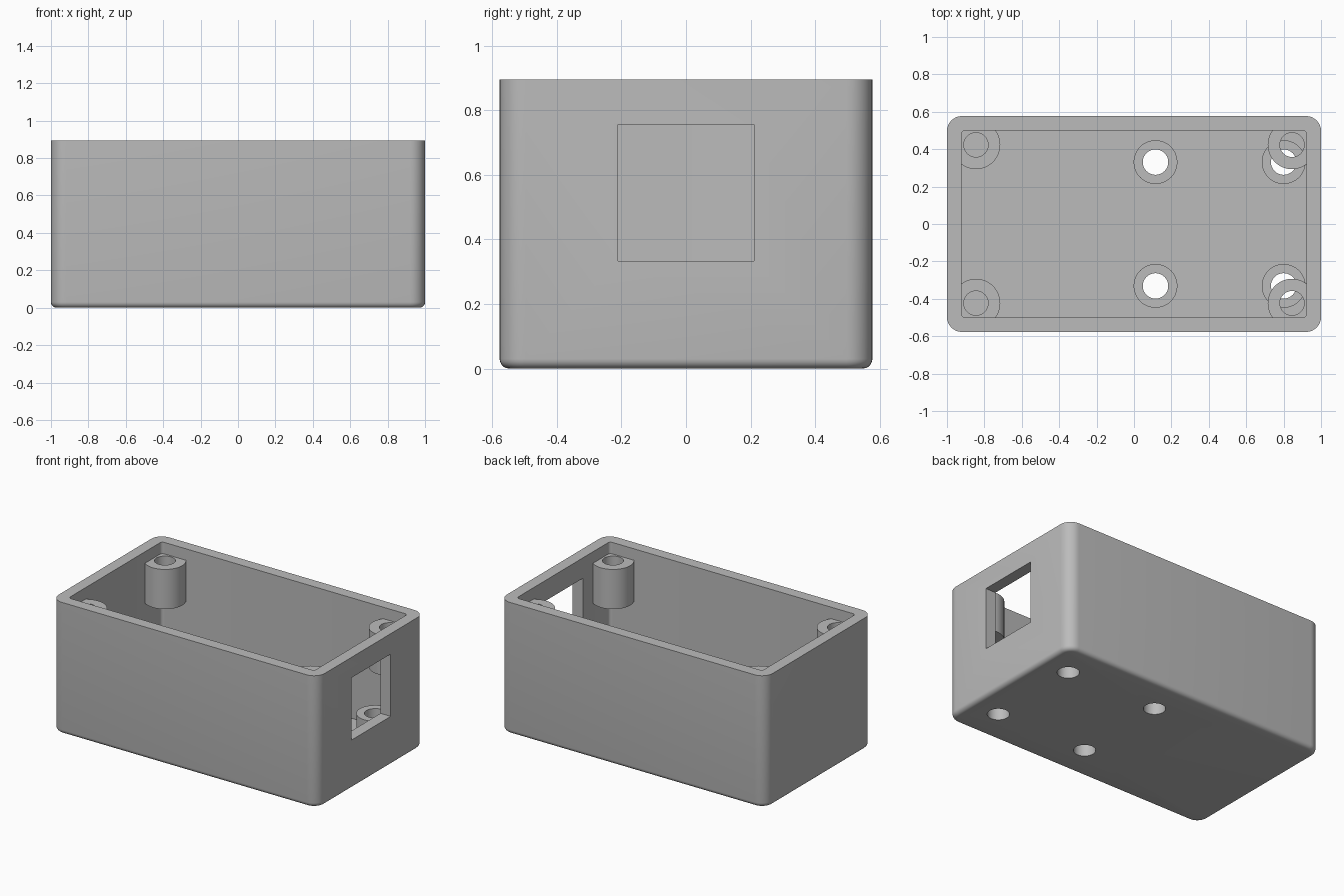
import bpy, bmesh, math
from mathutils import Vector

scene = bpy.context.scene
if "Cube" in bpy.data.objects:
    bpy.data.objects.remove(bpy.data.objects["Cube"], do_unlink=True)

# One flat colour for the whole enclosure
grey = bpy.data.materials.new("plain grey")
grey.use_nodes = True
colour = (0.5, 0.5, 0.5, 1)
grey.diffuse_color = colour
grey.node_tree.nodes["Principled BSDF"].inputs["Base Color"].default_value = colour

WIDTH, DEPTH, HEIGHT, WALL = 2.0, 1.154, 0.895, 0.077


def add_object(name, bm):
    bmesh.ops.recalc_face_normals(bm, faces=bm.faces)
    mesh = bpy.data.meshes.new(name)
    bm.to_mesh(mesh)
    bm.free()
    mesh.materials.append(grey)
    obj = bpy.data.objects.new(name, mesh)
    scene.collection.objects.link(obj)
    return obj


def rounded_box(name, low, high, corner=0, bottom=0):
    """Box with rounded upright edges and a rounded bottom rim."""
    low, high = Vector(low), Vector(high)
    bm = bmesh.new()
    bmesh.ops.create_cube(bm, size=1)
    for v in bm.verts:
        v.co = (low + high) / 2 + v.co * (high - low)
    if corner:
        upright = [e for e in bm.edges
                   if abs(e.verts[0].co.z - e.verts[1].co.z) > 0.01]
        bmesh.ops.bevel(bm, geom=upright, offset=corner, segments=8,
                        profile=0.5, affect='EDGES')
    if bottom:
        rim = [e for e in bm.edges
               if all(abs(v.co.z - low.z) < 1e-5 for v in e.verts)]
        bmesh.ops.bevel(bm, geom=rim, offset=bottom, segments=5,
                        profile=0.5, affect='EDGES')
    return add_object(name, bm)


def cylinder(name, x, y, radius, z0, z1):
    bm = bmesh.new()
    bmesh.ops.create_cone(bm, cap_ends=True, segments=48, radius1=radius,
                          radius2=radius, depth=z1 - z0)
    bmesh.ops.translate(bm, verts=bm.verts, vec=(x, y, (z0 + z1) / 2))
    return add_object(name, bm)


def tube(name, x, y, outer, inner, z0, z1):
    """Hollow post: a rectangular section turned about its axis."""
    n = 48
    section = [(inner, z0), (outer, z0), (outer, z1), (inner, z1)]
    bm = bmesh.new()
    rings = []
    for i in range(n):
        a = math.tau * i / n
        rings.append([bm.verts.new((x + r * math.cos(a), y + r * math.sin(a), z))
                      for r, z in section])
    for i in range(n):
        p, q = rings[i], rings[(i + 1) % n]
        for j in range(4):
            k = (j + 1) % 4
            bm.faces.new((p[j], q[j], q[k], p[k]))
    return add_object(name, bm)


def cut(obj, cutter):
    cutter.hide_render = True
    mod = obj.modifiers.new("cut", 'BOOLEAN')
    mod.operation = 'DIFFERENCE'
    mod.solver = 'EXACT'
    mod.object = cutter
    with bpy.context.temp_override(object=obj, active_object=obj):
        bpy.ops.object.modifier_apply(modifier=mod.name)
    bpy.data.objects.remove(cutter, do_unlink=True)


# Open-topped case
hx, hy = WIDTH / 2, DEPTH / 2
case = rounded_box("case", (-hx, -hy, 0), (hx, hy, HEIGHT), 0.08, 0.03)
cut(case, rounded_box("cavity_cutter", (WALL - hx, WALL - hy, WALL),
                      (hx - WALL, hy - WALL, HEIGHT + 0.1), 0.02))

# Square window in the left end wall
cut(case, rounded_box("window_cutter", (hx - 0.12, -0.211, 0.333),
                      (hx + 0.1, 0.211, 0.756)))
parts = [case]

for side, side_name in ((-1, "front"), (1, "back")):
    # Floor standoffs with bores running out through the base
    for x, place in ((0.115, "middle"), (0.8, "end")):
        y = side * 0.331
        cut(case, cylinder("bore_cutter", x, y, 0.068, -0.1, 0.2))
        parts.append(tube(f"{side_name}_{place}_standoff", x, y,
                          0.117, 0.068, WALL - 0.002, 0.255))
    # Lid screw posts hanging in the upper corners, merged into the walls
    for x, place in ((-0.845, "right"), (0.845, "left")):
        parts.append(tube(f"{side_name}_{place}_screw_post", x, side * 0.423,
                          0.13, 0.065, 0.547, 0.817))

# Smooth curves, sharp corners
bpy.ops.object.select_all(action='DESELECT')
for obj in parts:
    obj.select_set(True)
bpy.context.view_layer.objects.active = case
bpy.ops.object.shade_smooth_by_angle(angle=math.radians(30))
